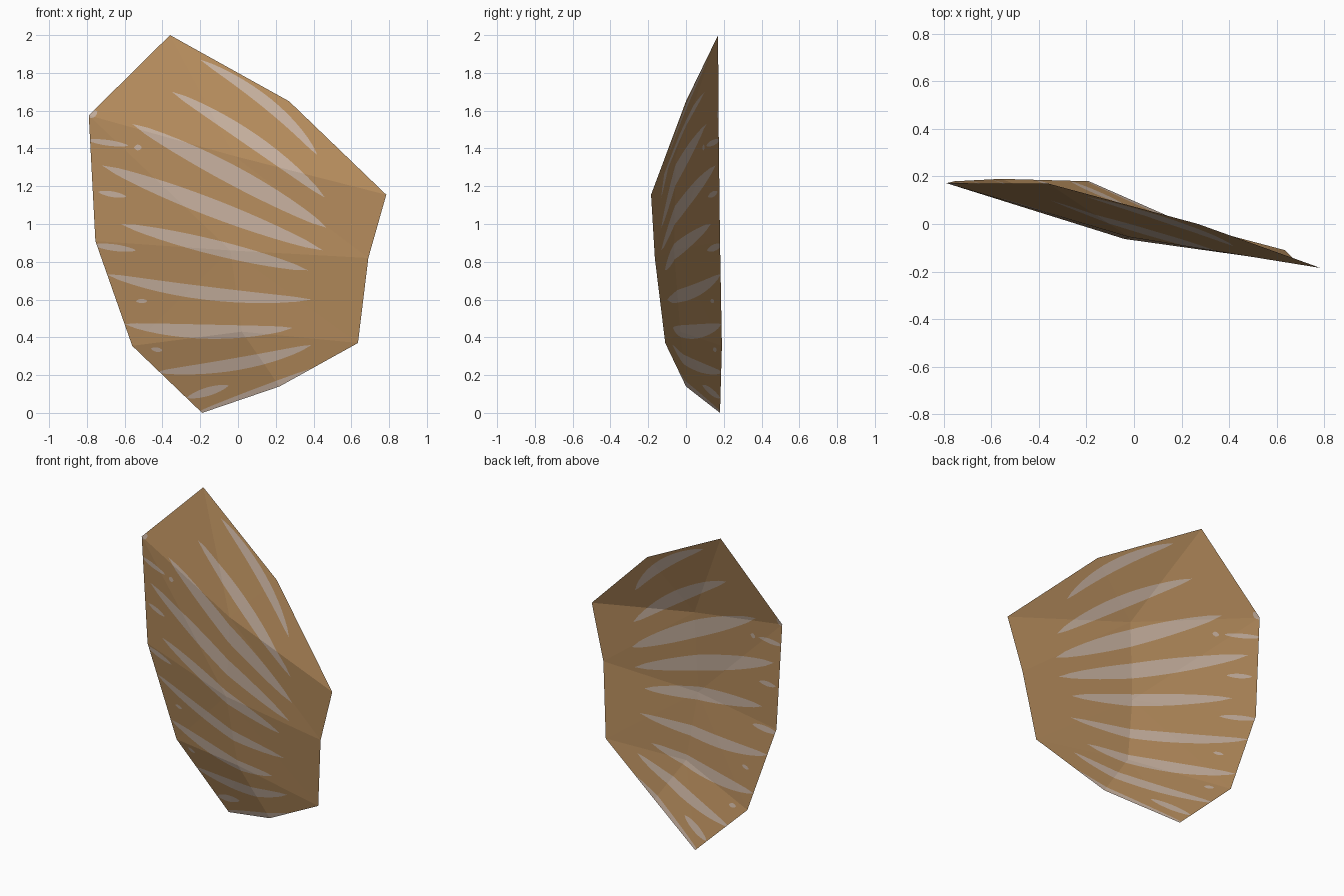
import bpy
import math
from mathutils import Vector
from mathutils.geometry import delaunay_2d_cdt, barycentric_transform

if "Cube" in bpy.data.objects:
    bpy.data.objects.remove(bpy.data.objects["Cube"])


def material(name, rgb):
    m = bpy.data.materials.new(name)
    m.diffuse_color = (*rgb, 1)
    m.use_nodes = True
    m.node_tree.nodes["Principled BSDF"].inputs["Base Color"].default_value = m.diffuse_color
    return m


# Faceted sheet: rim clockwise from the top, then three ridge points
RIM = [(-.36, .17, 2), (.27, 0, 1.65), (.785, -.185, 1.155), (.69, -.165, .82), (.635, -.11, .37),
       (.22, 0, .14), (-.19, .18, 0), (-.56, .19, .355), (-.755, .18, .91), (-.79, .172, 1.575)]
RIDGE = [(-.02, -.055, 1.36), (-.04, -.063, .86), (.02, -.03, .43)]
P = [Vector(p) for p in RIM + RIDGE]
FACETS = [(0, 10, 9), (0, 1, 10), (1, 2, 10), (2, 3, 10), (3, 11, 10), (10, 11, 9), (9, 11, 8),
          (3, 4, 11), (4, 12, 11), (11, 12, 7), (11, 7, 8), (4, 5, 12), (5, 6, 12), (6, 7, 12)]

# Long stripes: start, middle, end (x, z) and width
LONG = [(-.20, 1.87, .16, 1.635, .42, 1.365, .06),
        (-.35, 1.70, .08, 1.44, .46, 1.14, .075),
        (-.56, 1.53, -.03, 1.26, .47, .98, .10),
        (-.72, 1.31, -.15, 1.09, .45, .86, .095),
        (-.62, 1.00, -.12, .875, .37, .755, .08),
        (-.70, .735, -.18, .635, .39, .60, .07),
        (-.60, .47, -.16, .43, .29, .45, .075),
        (-.44, .215, .00, .26, .39, .36, .065),
        (-.22, .00, .08, .10, .41, .24, .045)]
# Short dashes: start, end (x, z) and width
SHORT = [(-.27, .08, -.05, .145, .045), (-.77, .89, -.54, .86, .035), (-.74, 1.17, -.59, 1.145, .03),
         (-.80, 1.445, -.58, 1.415, .03), (-.55, 1.405, -.51, 1.405, .03), (-.54, .592, -.48, .592, .022),
         (-.46, .34, -.40, .33, .024), (-.80, 1.57, -.745, 1.595, .04)]


def stripe_outline(a, m, b, width, n=14):
    """Tapered loop around a curve through a, m and b."""
    c = 2 * m - (a + b) / 2
    left, right = [], []
    for i in range(n + 1):
        t = i / n
        p = a * (1 - t) ** 2 + c * 2 * t * (1 - t) + b * t * t
        d = ((c - a) * (1 - t) + (b - c) * t).normalized()
        h = width / 2 * max(math.sin(math.pi * t), 0) ** .65
        side = Vector((-d.y, d.x)) * h
        left.append(p + side)
        if 0 < i < n:
            right.append(p - side)
    return right + left[::-1]      # counter-clockwise


# Cut the stripes into the sheet in the front plane
pts = [Vector((p.x, p.z)) for p in P]
faces = []
for f in FACETS:
    a, b, c = (pts[i] for i in f)
    faces.append(f if (b - a).cross(c - a) > 0 else f[::-1])
outlines = [(Vector(s[0:2]), Vector(s[2:4]), Vector(s[4:6]), s[6]) for s in LONG]
for s in SHORT:
    a, b = Vector(s[0:2]), Vector(s[2:4])
    outlines.append((a, (a + b) / 2, b, s[4]))
for o in outlines:
    loop = stripe_outline(*o)
    faces.append(list(range(len(pts), len(pts) + len(loop))))
    pts += loop
v2, _, tris, _, _, origin = delaunay_2d_cdt(pts, [], faces, 1, 1e-5)

# Lift every cut piece back onto its facet
coords = [None] * len(v2)
keep, index = [], []
for tri, src in zip(tris, origin):
    facet = [i for i in src if i < len(FACETS)]
    if not facet:
        continue                   # stripe end hanging over the rim
    a, b, c = (P[i] for i in FACETS[facet[0]])
    for i in tri:
        q = Vector((v2[i].x, v2[i].y, 0))
        coords[i] = barycentric_transform(q, *(Vector((p.x, p.z, 0)) for p in (a, b, c)), a, b, c)
    keep.append(tri)
    index.append(int(any(i >= len(FACETS) for i in src)))
used = [i for i, c in enumerate(coords) if c is not None]
remap = {old: new for new, old in enumerate(used)}

mesh = bpy.data.meshes.new("striped_shell")
mesh.from_pydata([coords[i] for i in used], [], [[remap[i] for i in t] for t in keep])
mesh.materials.append(material("tan", (.46, .26, .107)))
mesh.materials.append(material("pale stripe", (.56, .43, .34)))
mesh.polygons.foreach_set("material_index", index)
mesh.update()
shell = bpy.data.objects.new("striped_shell", mesh)
bpy.context.collection.objects.link(shell)
